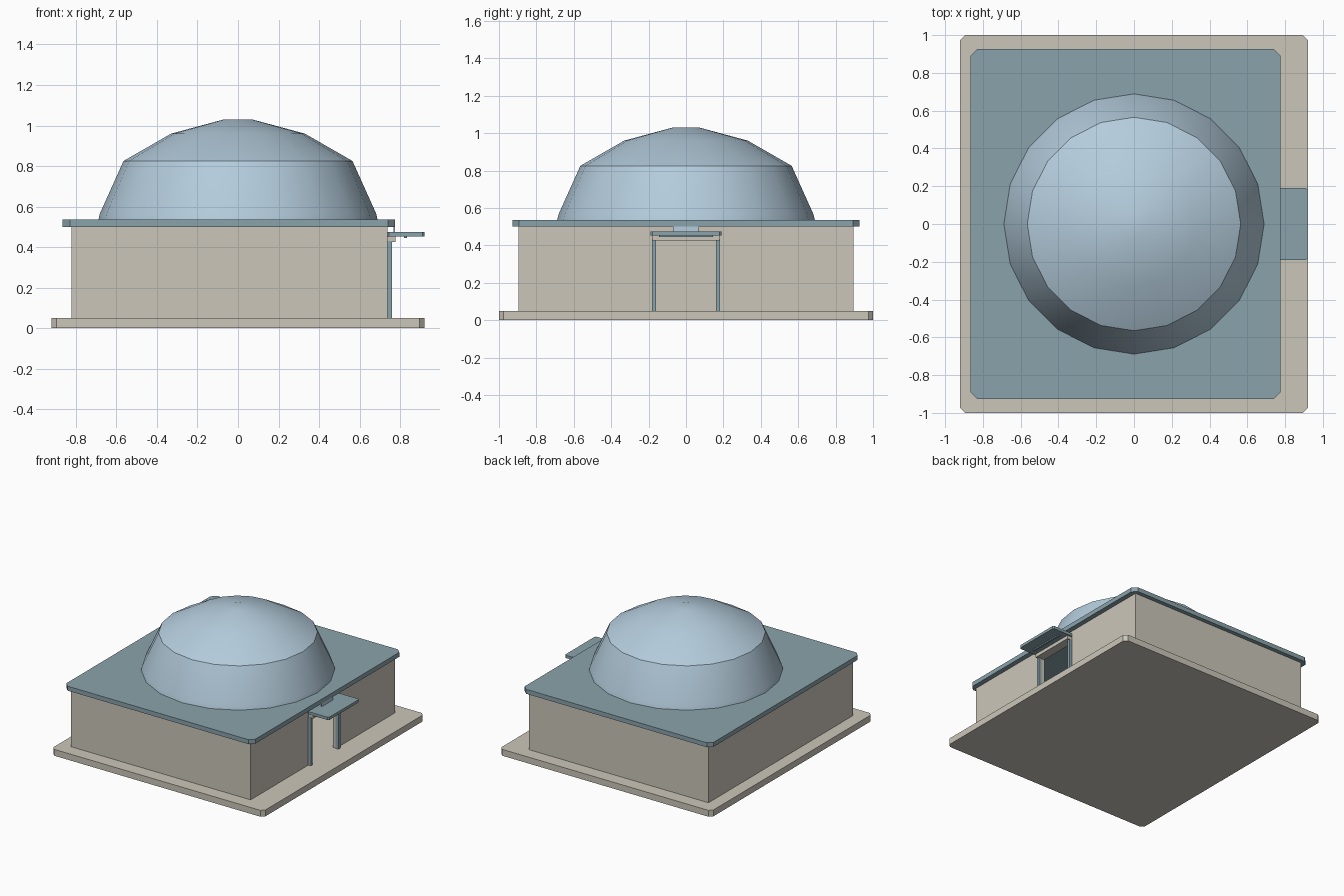
import bpy
import bmesh
from math import cos, sin, tau, radians

if "Cube" in bpy.data.objects:
    bpy.data.objects.remove(bpy.data.objects["Cube"], do_unlink=True)


def material(name, rgb):
    m = bpy.data.materials.new(name)
    m.use_nodes = True
    m.diffuse_color = (*rgb, 1)
    m.node_tree.nodes["Principled BSDF"].inputs["Base Color"].default_value = (*rgb, 1)
    return m


stone = material("warm stone", (0.60, 0.565, 0.49))
trim = material("slate blue", (0.255, 0.366, 0.407))
glass = material("pale blue", (0.456, 0.604, 0.716))


def finish(name, bm, mat):
    bmesh.ops.recalc_face_normals(bm, faces=bm.faces)
    mesh = bpy.data.meshes.new(name)
    bm.to_mesh(mesh)
    bm.free()
    mesh.materials.append(mat)
    obj = bpy.data.objects.new(name, mesh)
    bpy.context.collection.objects.link(obj)
    return obj


def box(name, x, y, z, mat, chamfer=0):
    """Box between the given ranges, with optional chamfered upright edges."""
    bm = bmesh.new()
    bmesh.ops.create_cube(bm, size=1)
    for v in bm.verts:
        for i, (low, high) in enumerate((x, y, z)):
            v.co[i] = high if v.co[i] > 0 else low
    if chamfer:
        upright = [e for e in bm.edges
                   if abs(e.verts[0].co.z - e.verts[1].co.z) > 1e-4]
        bmesh.ops.bevel(bm, geom=upright, offset=chamfer, segments=1, affect='EDGES')
    return finish(name, bm, mat)


def prism(name, outline, z, mat):
    """Extrude a plan outline upwards."""
    bm = bmesh.new()
    face = bm.faces.new([bm.verts.new((x, y, z[0])) for x, y in outline])
    up = bmesh.ops.extrude_face_region(bm, geom=[face], use_keep_orig=True)
    for v in up["geom"]:
        if isinstance(v, bmesh.types.BMVert):
            v.co.z = z[1]
    return finish(name, bm, mat)


def lathe(name, profile, sides, mat):
    """Revolve a radius and height profile, smooth below a 30 degree crease."""
    bm = bmesh.new()
    rings = [[bm.verts.new((r * cos(tau * i / sides), r * sin(tau * i / sides), z))
              for i in range(sides)] for r, z in profile]
    for a, b in zip(rings, rings[1:]):
        for i in range(sides):
            j = (i + 1) % sides
            bm.faces.new((a[i], a[j], b[j], b[i]))
    bm.faces.new(rings[-1])
    bm.faces.new(rings[0][::-1])
    bmesh.ops.recalc_face_normals(bm, faces=bm.faces)
    for f in bm.faces:
        f.smooth = True
    for e in bm.edges:
        e.smooth = e.calc_face_angle(0) < radians(30)
    return finish(name, bm, mat)


# Base slab and roof slab
box("base_slab", (-0.92, 0.92), (-1, 1), (0, 0.05), stone, 0.025)
box("roof_slab", (-0.865, 0.775), (-0.927, 0.927), (0.5, 0.535), trim, 0.035)

# Hollow walls with a doorway gap on the right side
west, east, side, thick, door = -0.822, 0.737, 0.895, 0.03, 0.165
half = [(east, door), (east, side), (west, side)]
inner = [(west + thick, side - thick), (east - thick, side - thick), (east - thick, door)]


def flip(points):
    return [(x, -y) for x, y in reversed(points)]


prism("walls", half + flip(half) + flip(inner) + inner, (0.05, 0.5), stone)
box("door_header", (east - thick, east), (-door, door), (0.425, 0.5), stone)

# Dome
lathe("dome", [(0.69, 0.53), (0.682, 0.565), (0.565, 0.825), (0.33, 0.96), (0.07, 1.03)],
      20, glass)

# Door frame
for name, s in (("left_door_post", 1), ("right_door_post", -1)):
    box(name, (0.735, 0.76), sorted((s * 0.16, s * 0.182)), (0.05, 0.43), trim)
box("door_lintel", (0.735, 0.778), (-0.18, 0.18), (0.425, 0.452), stone)

# Canopy with the lamp beneath and the small plate above
box("canopy", (0.735, 0.92), (-0.19, 0.19), (0.453, 0.475), trim, 0.01)
box("canopy_lamp", (0.82, 0.835), (-0.145, 0.145), (0.444, 0.453), trim)
box("canopy_plate", (0.768, 0.775), (-0.07, 0.07), (0.475, 0.502), glass)
